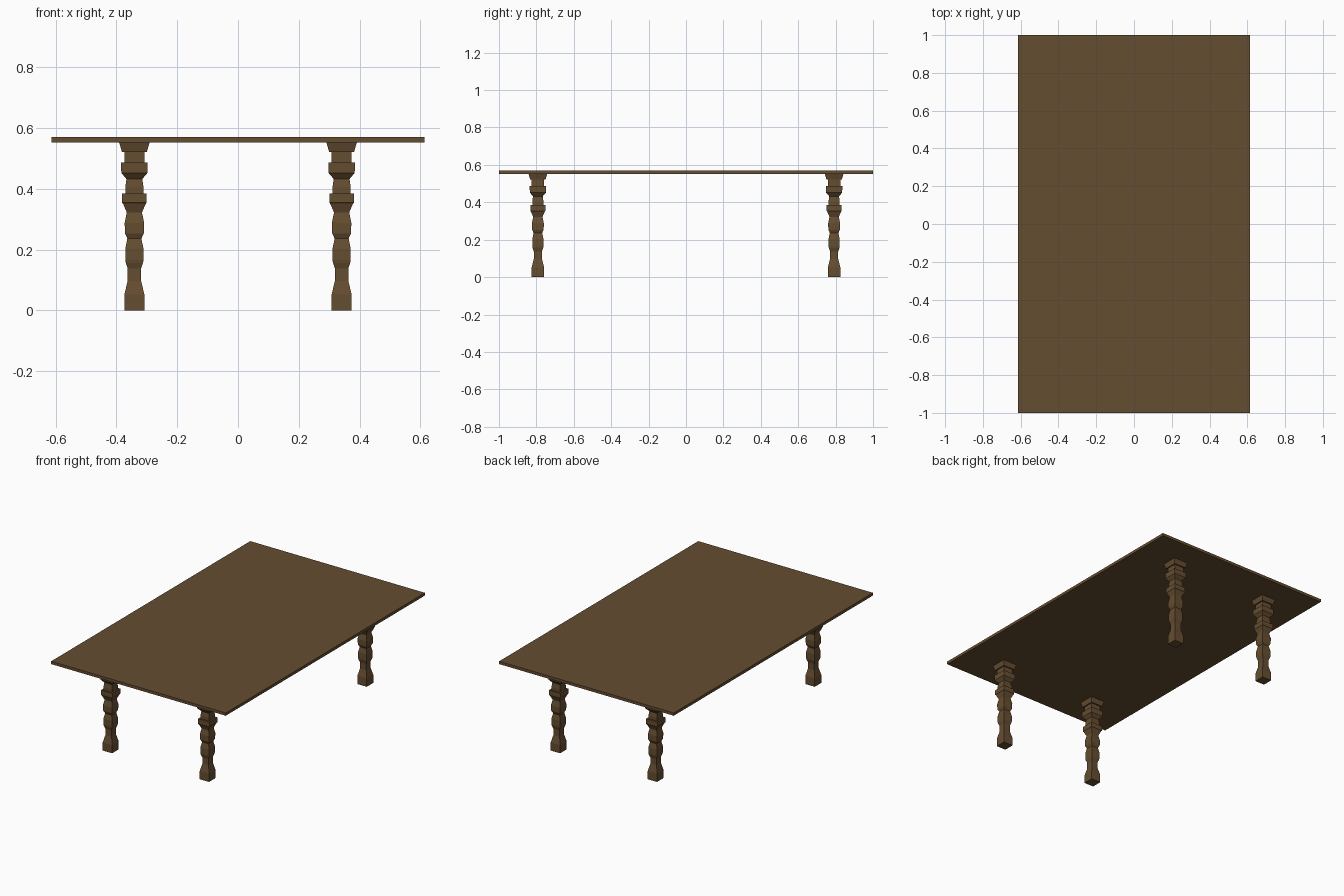
import bpy, bmesh

if "Cube" in bpy.data.objects:
    bpy.data.objects.remove(bpy.data.objects["Cube"])

wood = bpy.data.materials.new("brown_wood")
wood.diffuse_color = (0.13, 0.075, 0.03, 1)
wood.use_nodes = True
wood.node_tree.nodes["Principled BSDF"].inputs["Base Color"].default_value = wood.diffuse_color

TOP_Z, THICK = 0.57, 0.018
LEG_X, LEG_Y = 0.341, 0.792

# Square leg profile: (half width, height)
PROFILE = [
    (0.033, 0.0), (0.033, 0.052), (0.022, 0.097), (0.022, 0.138),
    (0.028, 0.155), (0.030, 0.165), (0.030, 0.203), (0.023, 0.236),
    (0.031, 0.253), (0.032, 0.288), (0.025, 0.322), (0.037, 0.350),
    (0.040, 0.354), (0.040, 0.385), (0.030, 0.385), (0.030, 0.405),
    (0.026, 0.432), (0.043, 0.452), (0.044, 0.486), (0.033, 0.486),
    (0.033, 0.521), (0.041, 0.521), (0.050, 0.552),
]


def add_object(name, bm):
    bmesh.ops.recalc_face_normals(bm, faces=bm.faces)
    mesh = bpy.data.meshes.new(name)
    bm.to_mesh(mesh)
    bm.free()
    mesh.materials.append(wood)
    obj = bpy.data.objects.new(name, mesh)
    bpy.context.collection.objects.link(obj)
    return obj


def square_leg(name, x, y):
    bm = bmesh.new()
    rings = [[bm.verts.new((sx * r, sy * r, z))
              for sx, sy in ((-1, -1), (1, -1), (1, 1), (-1, 1))]
             for r, z in PROFILE]
    for a, b in zip(rings, rings[1:]):
        for i in range(4):
            j = (i + 1) % 4
            bm.faces.new((a[i], a[j], b[j], b[i]))
    bm.faces.new(rings[0][::-1])
    bm.faces.new(rings[-1])
    add_object(name, bm).location = (x, y, 0)


# Tabletop slab
bm = bmesh.new()
bmesh.ops.create_cube(bm, size=1)
bmesh.ops.scale(bm, vec=(1.228, 2.0, THICK), verts=bm.verts)
add_object("tabletop", bm).location = (0, 0, TOP_Z - THICK / 2)

# Four carved legs
for side, sx in (("left", -1), ("right", 1)):
    for end, sy in (("front", -1), ("back", 1)):
        square_leg(f"{end}_{side}_leg", sx * LEG_X, sy * LEG_Y)
